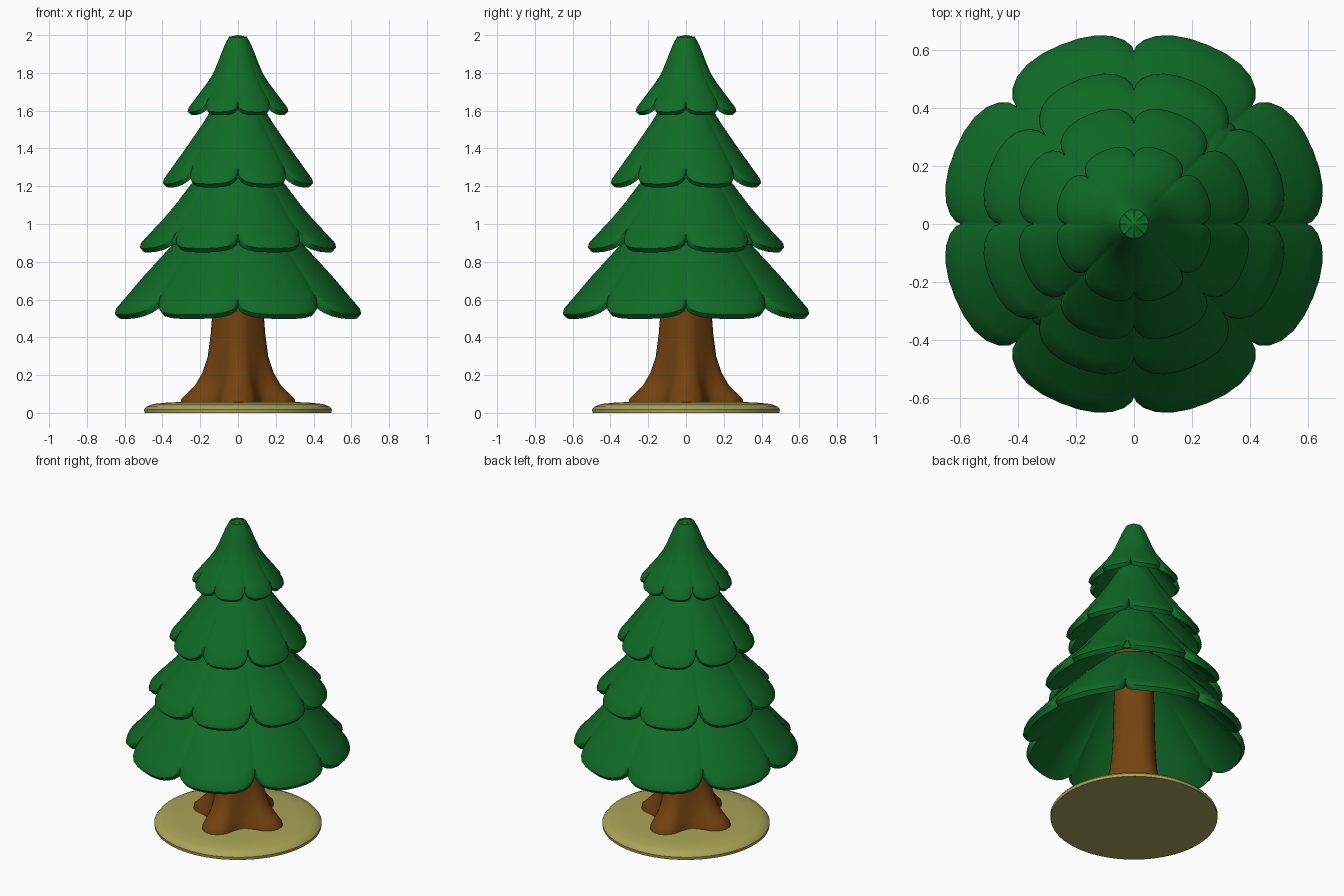
import bpy, bmesh, math
from mathutils import Vector, Matrix

if "Cube" in bpy.data.objects:
    bpy.data.objects.remove(bpy.data.objects["Cube"])


def material(name, rgb):
    m = bpy.data.materials.new(name)
    m.diffuse_color = (*rgb, 1)
    m.use_nodes = True
    m.node_tree.nodes["Principled BSDF"].inputs["Base Color"].default_value = m.diffuse_color
    return m


GREEN = material("needle green", (0.005, 0.15, 0.02))
BROWN = material("bark brown", (0.17, 0.055, 0.005))
TAN = material("dry ground tan", (0.40, 0.37, 0.095))


def finish(bm, name, mat, angle=35):
    """Clean the mesh and turn it into a smooth-by-angle object."""
    bmesh.ops.remove_doubles(bm, verts=bm.verts, dist=0.0002)
    bmesh.ops.recalc_face_normals(bm, faces=bm.faces)
    me = bpy.data.meshes.new(name)
    bm.to_mesh(me)
    bm.free()
    me.materials.append(mat)
    for p in me.polygons:
        p.use_smooth = True
    me.set_sharp_from_angle(angle=math.radians(angle))
    ob = bpy.data.objects.new(name, me)
    bpy.context.collection.objects.link(ob)
    return ob


def sweep(bm, profiles, closed):
    """Join (angle, [(r, z), ...]) profiles around the z axis."""
    cols = [[bm.verts.new((r * math.cos(a), r * math.sin(a), z)) for r, z in pts]
            for a, pts in profiles]
    n = len(cols[0])
    for i, c in enumerate(cols):
        d = cols[(i + 1) % len(cols)]
        for j in range(n if closed else n - 1):
            k = (j + 1) % n
            bm.faces.new((c[j], d[j], d[k], c[k]))


def along(path, s):
    """Point at fraction s of the length of a polyline."""
    pts = [Vector(p) for p in path]
    lens = [(b - a).length for a, b in zip(pts, pts[1:])]
    left = s * sum(lens)
    for a, b, l in zip(pts, pts[1:], lens):
        if left <= l + 1e-9:
            return a.lerp(b, left / l)
        left -= l
    return pts[-1]


def tier(name, path, thick, cut_axis, cut_diag):
    """Hollow skirt of eight rounded lobes with notches every 45 degrees."""
    profiles = []
    steps, rows = 12, 9
    for lobe in range(8):
        for i in range(steps):
            t = math.sin(math.pi / 2 * (2 * i / steps - 1))
            a = math.radians(45 * lobe + 22.5 + 22.5 * t)
            # notches alternate between axis and diagonal directions
            at_axis = (lobe % 2 == 0) == (t < 0)
            cut = cut_axis if at_axis else cut_diag
            end = 1 - cut * (1 - math.sqrt(max(0, 1 - abs(t) ** 3.2)))
            outer = []
            for k in range(rows + 1):
                s = k / rows * end
                p = along(path, s)
                outer.append(Vector((p.x * (1 - 0.035 * s * t ** 4), p.y)))
            off = Vector((-0.7, -0.7)) * thick
            tip = outer[-1]
            rim = [tip + Vector((0.004, -0.4 * thick)), tip + Vector((-0.35, -0.85)) * thick]
            inner = [Vector((max(0, p.x + off.x), p.y + off.y)) for p in reversed(outer[:-1])]
            profiles.append((a, outer + rim + inner))
    bm = bmesh.new()
    sweep(bm, profiles, True)
    return finish(bm, name, GREEN, 40)


# Foliage tiers, bottom to top
tier("foliage_bottom", [(0.2, 1.03), (0.34, 0.9), (0.5, 0.73), (0.665, 0.54)], 0.05, 0.12, 0.17)
tier("foliage_lower_middle", [(0.13, 1.36), (0.22, 1.25), (0.36, 1.07), (0.53, 0.89)], 0.047, 0.13, 0.2)
tier("foliage_upper_middle", [(0.1, 1.68), (0.175, 1.55), (0.28, 1.4), (0.405, 1.23)], 0.043, 0.15, 0.18)
tier("foliage_top", [(0, 2.0), (0.045, 1.995), (0.07, 1.95), (0.13, 1.8), (0.17, 1.74), (0.27, 1.61)],
     0.04, 0.1, 0.13)

# Two small leaflets filling diagonal notches of the second tier
for label, deg in (("back_right", 45), ("front_left", 225)):
    bm = bmesh.new()
    bmesh.ops.create_uvsphere(bm, u_segments=16, v_segments=10, radius=1)
    bm.transform(Matrix.Rotation(math.radians(deg), 4, 'Z')
                 @ Matrix.Translation((0.405, 0, 0.98))
                 @ Matrix.Rotation(math.radians(50), 4, 'Y')
                 @ Matrix.Diagonal((0.12, 0.06, 0.025, 1)))
    finish(bm, "leaflet_" + label, GREEN)

# Trunk flaring into eight blunt roots: (z, radius on root, radius between roots)
TRUNK = [(0.04, 0.305, 0.185), (0.075, 0.3, 0.18), (0.1, 0.275, 0.172), (0.15, 0.225, 0.16),
         (0.21, 0.19, 0.15), (0.3, 0.16, 0.14), (0.42, 0.144, 0.13), (0.55, 0.134, 0.125),
         (0.8, 0.125, 0.12), (1.2, 0.11, 0.108), (1.2, 0, 0)]
bm = bmesh.new()
profiles = []
for i in range(96):
    a = 2 * math.pi * i / 96
    w = abs(math.cos(4 * a)) ** 0.8
    w = 0.5 + 0.5 * math.copysign(w, math.cos(4 * a))
    profiles.append((a, [(lo + (hi - lo) * w, z) for z, hi, lo in TRUNK]))
sweep(bm, profiles, False)
finish(bm, "trunk", BROWN, 45)

# Low round ground disc
bm = bmesh.new()
DISC = [(0, 0), (0.495, 0), (0.497, 0.018), (0.485, 0.033), (0.45, 0.047), (0.36, 0.056), (0, 0.06)]
sweep(bm, [(2 * math.pi * i / 64, DISC) for i in range(64)], False)
finish(bm, "ground_disc", TAN, 35)
